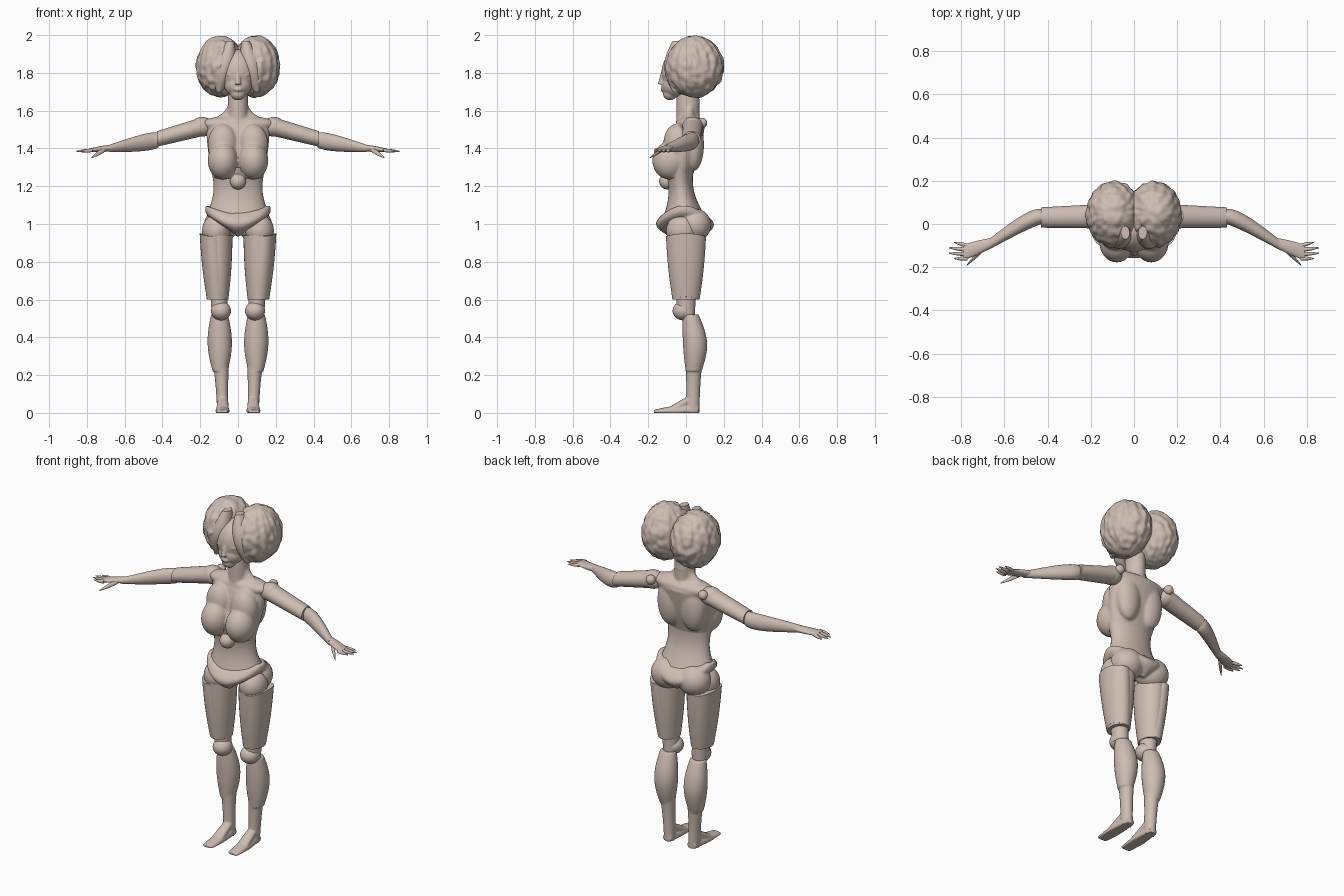
import bpy, bmesh, math
from mathutils import Vector, noise

if "Cube" in bpy.data.objects:
    bpy.data.objects.remove(bpy.data.objects["Cube"])

clay = bpy.data.materials.new("warm_clay")
clay.use_nodes = True
tone = (.62, .51, .45, 1)
clay.diffuse_color = tone
clay.node_tree.nodes["Principled BSDF"].inputs["Base Color"].default_value = tone

SIDES = (("left", 1), ("right", -1))


def limb(bm, start, end, wide_start, wide_end, swell=0, bow=0, lift=0,
         peak=1, side=1, steps=24, around=32):
    """Tapering elliptic limb; swell fattens it, bow bends it back, lift raises its flanks."""
    start, end = Vector(start), Vector(end)
    wide_start, wide_end = Vector(wide_start), Vector(wide_end)
    span = [abs(c) for c in end - start]
    along = span.index(max(span))
    across, over = [axis for axis in range(3) if axis != along]
    loops = []
    for step in range(steps + 1):
        t = step / steps
        wave = math.sin(math.pi * t ** peak)
        width = wide_start.lerp(wide_end, t)
        loop = []
        for k in range(around):
            angle = math.tau * k / around
            co = start.lerp(end, t)
            co.y += bow * wave
            co[across] += (width.x + swell * wave) * math.cos(angle)
            co[over] += (width.y + swell * wave) * math.sin(angle)
            co.z = max(co.z + lift * math.cos(angle) ** 2, 0)
            co.x *= side
            loop.append(bm.verts.new(co))
        loops.append(loop)
    for low, high in zip(loops, loops[1:]):
        for k in range(around):
            bm.faces.new((low[k - 1], low[k], high[k], high[k - 1]))
    bm.faces.new(loops[0])
    bm.faces.new(loops[-1])


def ball(bm, centre, radii, side=1, detail=4):
    made = bmesh.ops.create_icosphere(bm, subdivisions=detail, radius=1)["verts"]
    for vert in made:
        vert.co = [c + r * unit for c, r, unit in zip(centre, radii, vert.co)]
        vert.co.x *= side
    return made


def finish(name, bm, voxel=0, relax=3):
    """Turn the mesh into an object, fused into one skin when a voxel size is given."""
    bmesh.ops.recalc_face_normals(bm, faces=bm.faces)
    mesh = bpy.data.meshes.new(name)
    bm.to_mesh(mesh)
    bm.free()
    mesh.materials.append(clay)
    ob = bpy.data.objects.new(name, mesh)
    bpy.context.collection.objects.link(ob)
    bpy.ops.object.select_all(action="DESELECT")
    ob.select_set(True)
    bpy.context.view_layer.objects.active = ob
    if voxel:
        fuse = ob.modifiers.new("fuse", "REMESH")
        fuse.mode = "VOXEL"
        fuse.voxel_size = voxel
        fuse.use_smooth_shade = True
        soften = ob.modifiers.new("soften", "SMOOTH")
        soften.iterations = relax
    else:
        bpy.ops.object.shade_smooth_by_angle(angle=math.radians(45))


# Chest with neck, sloping shoulders, bust and back muscles
bm = bmesh.new()
limb(bm, (0, .01, 1.5), (0, .01, 1.72), (.055, .062), (.052, .06))
limb(bm, (0, .015, 1.54), (0, .015, 1.64), (.16, .06), (.05, .06), swell=-.025)
limb(bm, (0, -.04, 1.24), (0, .02, 1.52), (.13, .07), (.17, .08), swell=.008)
ball(bm, (0, .02, 1.53), (.2, .075, .045))
for name, side in SIDES:
    ball(bm, (.08, -.085, 1.335), (.08, .093, .1), side)
    ball(bm, (.08, -.05, 1.42), (.08, .07, .11), side)
    ball(bm, (.075, .04, 1.42), (.075, .055, .14), side)
finish("chest", bm, voxel=.007, relax=5)

# Narrow waist and the small ball in front of it
bm = bmesh.new()
limb(bm, (0, -.01, 1.05), (0, -.04, 1.3), (.165, .105), (.145, .08), swell=-.025)
finish("abdomen", bm)
bm = bmesh.new()
ball(bm, (0, -.1, 1.225), (.042, .042, .042))
finish("belly_ball", bm)

# Pelvis with a brim that sweeps up at the hips
bm = bmesh.new()
limb(bm, (0, 0, .93), (0, -.01, 1.05), (.03, .08), (.17, .115),
     swell=.055, lift=.05)
for name, side in SIDES:
    ball(bm, (.088, .045, .995), (.092, .088, .088), side)
finish("pelvis", bm, voxel=.007)

# Head: skull, jaw, chin, nose, lips and eyelids
bm = bmesh.new()
ball(bm, (0, -.025, 1.8), (.1, .105, .125))
ball(bm, (0, -.06, 1.735), (.072, .07, .065))
ball(bm, (0, -.085, 1.69), (.04, .037, .035))
limb(bm, (0, -.12, 1.81), (0, -.13, 1.74), (.01, .01), (.017, .02))
ball(bm, (0, -.12, 1.712), (.024, .015, .012))
for name, side in SIDES:
    ball(bm, (.04, -.106, 1.79), (.022, .016, .011), side)
finish("head", bm, voxel=.005)

for name, side in SIDES:
    # Large wavy hair puff with a smoother swept fringe
    bm = bmesh.new()
    centre = Vector((.093, .045, 1.833))
    radii = Vector((.127, .152, .162))
    for vert in ball(bm, centre, radii, side, detail=6):
        reach = vert.co - Vector((side * centre.x, centre.y, centre.z))
        turn = math.atan2(reach.y, side * reach.x)
        sway = noise.noise(vert.co * 12)
        ridge = math.sin(turn * 17 + sway * 3) * (1 - (reach.z / radii.z) ** 2)
        lump = noise.noise(vert.co * 28)
        vert.co += reach * (.016 * ridge + .05 * lump + .02 * sway)
    finish(name + "_hair_puff", bm)
    bm = bmesh.new()
    limb(bm, (.04, -.04, 1.97), (.1, -.05, 1.7), (.02, .03), (.015, .02),
         swell=.035, bow=-.01, side=side)
    finish(name + "_hair_fringe", bm)

    # Upper arm and the joint pin behind the shoulder
    bm = bmesh.new()
    ball(bm, (.19, .035, 1.515), (.06, .055, .052), side)
    limb(bm, (.19, .035, 1.515), (.43, .03, 1.45), (.055, .05), (.047, .041), side=side)
    finish(name + "_upper_arm", bm)
    bm = bmesh.new()
    ball(bm, (.172, .085, 1.535), (.027, .027, .027), side)
    finish(name + "_shoulder_pin", bm)

    # Forearm flowing into the palm, with fanned fingers and a dropped thumb
    bm = bmesh.new()
    limb(bm, (.42, .03, 1.445), (.68, -.1, 1.4), (.03, .038), (.023, .02),
         swell=.012, bow=.02, peak=.6, side=side)
    limb(bm, (.65, -.085, 1.405), (.79, -.132, 1.39), (.022, .018), (.036, .008),
         swell=.003, side=side)
    for i in range(4):
        tip = .86 - .012 * (i - 1.5) ** 2
        limb(bm, (.77, -.1 - .02 * i, 1.39), (tip, -.085 - .025 * i, 1.385),
             (.009, .009), (.002, .002), swell=.003, side=side)
    limb(bm, (.7, -.118, 1.4), (.775, -.193, 1.35), (.011, .011), (.002, .002),
         swell=.004, side=side)
    finish(name + "_forearm_and_hand", bm)

    # Hip ball, thigh core and outer thigh shell
    bm = bmesh.new()
    ball(bm, (.115, -.02, .965), (.075, .085, .085), side)
    finish(name + "_hip_ball", bm)
    bm = bmesh.new()
    limb(bm, (.108, 0, .6), (.107, 0, .94), (.057, .07), (.078, .1),
         swell=.005, side=side)
    finish(name + "_thigh", bm)
    bm = bmesh.new()
    limb(bm, (.11, 0, .6), (.137, 0, .935), (.057, .072), (.066, .106),
         swell=.005, lift=.015, side=side)
    finish(name + "_thigh_shell", bm)

    # Knee joint
    bm = bmesh.new()
    ball(bm, (.09, -.015, .54), (.053, .056, .05), side)
    limb(bm, (.097, 0, .52), (.1, 0, .61), (.042, .048), (.045, .05), side=side)
    finish(name + "_knee", bm)

    # Lower leg: shin, calf, flat foot and instep
    bm = bmesh.new()
    limb(bm, (.08, .035, 0), (.095, .045, .4), (.03, .036), (.06, .06),
         swell=-.008, side=side)
    limb(bm, (.095, .04, .22), (.098, .025, .52), (.04, .042), (.045, .042),
         swell=.022, bow=.015, side=side)
    limb(bm, (.08, .065, .015), (.083, -.17, .006), (.026, .03), (.032, .01),
         swell=.008, side=side)
    limb(bm, (.08, .03, .07), (.082, -.1, .01), (.027, .03), (.035, .015), side=side)
    finish(name + "_lower_leg", bm, voxel=.005)
